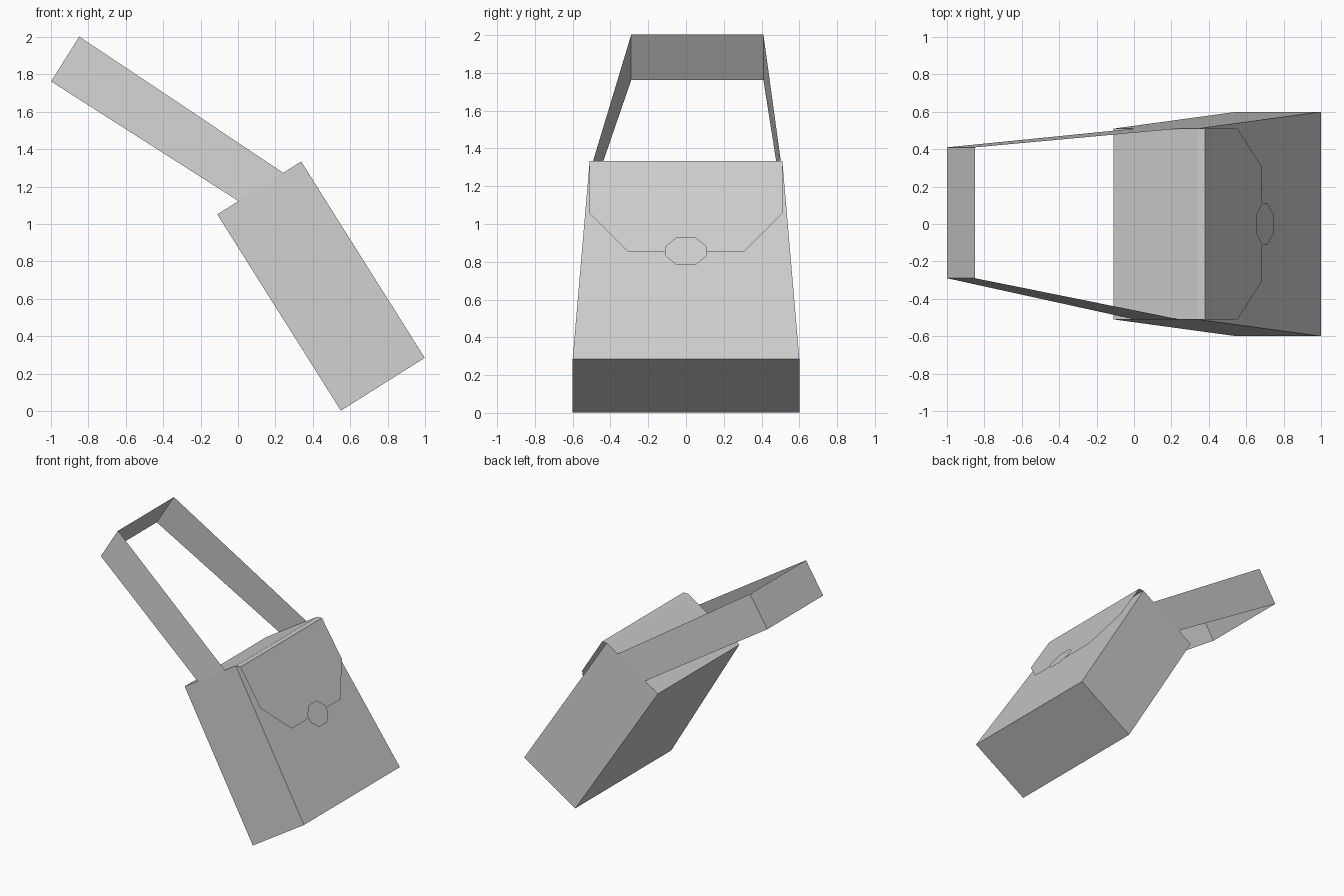
import bpy
import math

cube = bpy.data.objects.get("Cube")
if cube:
    bpy.data.objects.remove(cube, do_unlink=True)

# One plain grey for the whole bag
grey = bpy.data.materials.new("light_grey")
grey.use_nodes = True
colour = (0.6, 0.6, 0.6, 1)
grey.diffuse_color = colour
grey.node_tree.nodes["Principled BSDF"].inputs["Base Color"].default_value = colour

# The bag leans back about its lower rear edge
TILT = math.radians(-32.2)
PIVOT = (0.55, 0, 0.002)

# Main sizes in the untilted bag: x is depth, y is width, z is height
DEPTH, HEIGHT = 0.53, 1.24
BASE, TOP = 0.6, 0.51


def make_part(name, verts, faces):
    mesh = bpy.data.meshes.new(name)
    mesh.from_pydata(verts, [], faces)
    mesh.materials.append(grey)
    mesh.update()
    obj = bpy.data.objects.new(name, mesh)
    obj.location = PIVOT
    obj.rotation_euler = (0, TILT, 0)
    bpy.context.collection.objects.link(obj)
    return obj


# Tapered closed body
def ring(half, z):
    return [(0, -half, z), (DEPTH, -half, z), (DEPTH, half, z), (0, half, z)]


sides = [(i, (i + 1) % 4, (i + 1) % 4 + 4, i + 4) for i in range(4)]
make_part("bag_body", ring(BASE, 0) + ring(TOP, HEIGHT),
          sides + [(3, 2, 1, 0), (4, 5, 6, 7)])

# Thin flap: a narrow lip over the top edge, then a sheet with cut corners
FLAP = 0.565
half_flap = [(DEPTH, TOP, HEIGHT), (FLAP, TOP, 1.219),
             (FLAP, TOP, 0.89), (FLAP, 0.305, 0.647)]
flap = half_flap + [(x, -y, z) for x, y, z in half_flap]
make_part("front_flap", flap, [(4, 5, 1, 0), (5, 6, 7, 3, 2, 1)])

# Flat eight-sided clasp
quarter = [(0.11, 0.028), (0.05, 0.087)]
outline = (quarter + [(-y, z) for y, z in reversed(quarter)]
           + [(-y, -z) for y, z in quarter]
           + [(y, -z) for y, z in reversed(quarter)])
make_part("clasp", [(0.582, y, 0.643 + z) for y, z in outline], [range(8)])

# Flat carrying strap: two arms and a cross band, pulled to one side
path = [(-TOP, False), (-0.29, True), (0.41, True), (TOP, False)]
strap = []
for y, raised in path:
    if raised:
        strap += [(-0.373, y, 2.315), (-0.118, y, 2.438)]
    else:
        strap += [(0.134, y, HEIGHT), (0.417, y, HEIGHT)]
make_part("strap", strap,
          [(2 * i, 2 * i + 1, 2 * i + 3, 2 * i + 2) for i in range(3)])
